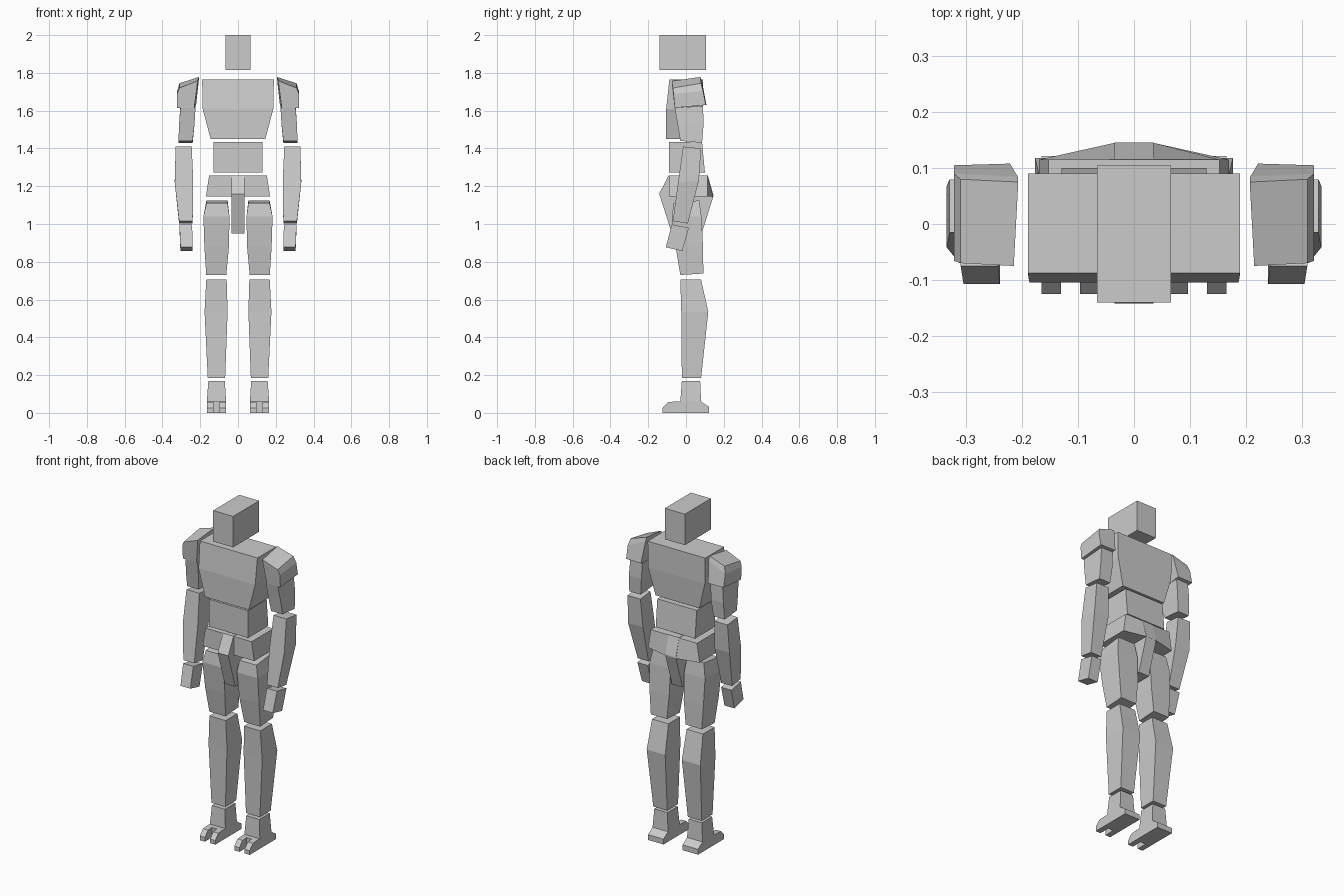
import bpy, bmesh

cube = bpy.data.objects.get("Cube")
if cube:
    bpy.data.objects.remove(cube, do_unlink=True)

GREY = (0.6, 0.6, 0.6, 1)
mat = bpy.data.materials.new("plain_grey")
mat.use_nodes = True
mat.diffuse_color = GREY
mat.node_tree.nodes["Principled BSDF"].inputs["Base Color"].default_value = GREY


def finish(name, bm):
    bmesh.ops.recalc_face_normals(bm, faces=bm.faces)
    mesh = bpy.data.meshes.new(name)
    bm.to_mesh(mesh)
    bm.free()
    mesh.materials.append(mat)
    obj = bpy.data.objects.new(name, mesh)
    bpy.context.collection.objects.link(obj)
    return obj


def loft(name, rings, side=1):
    """Join equal-sized rings of points into a closed solid."""
    bm = bmesh.new()
    loops = [[bm.verts.new((x * side, y, z)) for x, y, z in r] for r in rings]
    n = len(loops[0])
    for a, b in zip(loops, loops[1:]):
        for i in range(n):
            j = (i + 1) % n
            bm.faces.new((a[i], a[j], b[j], b[i]))
    bm.faces.new(loops[0])
    bm.faces.new(loops[-1])
    return finish(name, bm)


def block(name, levels, side=1):
    """Each level: inner x, outer x, front y, back y, front z, back z."""
    loft(name, [[(xi, yf, zf), (xo, yf, zf), (xo, yb, zb), (xi, yb, zb)]
                for xi, xo, yf, yb, zf, zb in levels], side)


def centred(name, levels):
    """Each level: half width, front y, back y, z."""
    block(name, [(-w, w, yf, yb, z, z) for w, yf, yb, z in levels])


def slab(name, x0, x1, profile, side=1):
    """Extrude a y-z outline along x."""
    loft(name, [[(x, y, z) for y, z in profile] for x in (x0, x1)], side)


# Head and torso
centred("head", [(.066, -.14, .105, 2), (.066, -.14, .105, 1.815)])
centred("chest", [(.19, -.088, .09, 1.765), (.187, -.105, .09, 1.61),
                  (.145, -.105, .08, 1.45)])
centred("abdomen", [(.13, -.09, .085, 1.435), (.13, -.09, .1, 1.272)])

# Pelvis with a faceted back rim
loft("pelvis", [[(-w, -.09, z), (w, -.09, z), (w, .115, z),
                 (.035, back, z), (-.035, back, z), (-w, .115, z)]
                for w, back, z in ((.153, .115, 1.256), (.17, .145, 1.145))])
slab("crotch_guard", -.035, .035, [(-.092, 1.258), (-.142, 1.16), (-.075, .95),
                                   (.083, .95), (.146, 1.15), (.115, 1.258)])

# Paired limbs
LIMBS = {
    "upper_arm": [(.225, .305, -.06, .09, 1.615, 1.625),
                  (.23, .312, -.045, .093, 1.53, 1.53),
                  (.24, .315, -.03, .085, 1.44, 1.43)],
    "forearm": [(.245, .33, -.015, .08, 1.41, 1.4),
                (.237, .335, -.042, .068, 1.22, 1.23),
                (.24, .312, -.07, .01, 1.015, 1.003)],
    "hand": [(.243, .31, -.075, .015, .997, .98),
             (.24, .305, -.107, -.02, .877, .857)],
    "thigh": [(.055, .167, -.065, .07, 1.11, 1.125),
              (.045, .183, -.075, .082, 1.04, 1.04),
              (.048, .178, -.055, .09, .88, .88),
              (.062, .168, -.03, .092, .73, .738)],
    "shin": [(.06, .168, -.03, .08, .705, .705),
             (.055, .177, -.025, .118, .535, .535),
             (.068, .16, -.022, .08, .185, .185)],
    "ankle": [(.07, .157, -.022, .075, .17, .17),
              (.063, .165, -.03, .08, .06, .06)],
}
HEEL = [(-.06, 0), (.122, 0), (.122, .032), (.08, .06), (-.06, .06)]
TOE = [(-.06, 0), (-.125, 0), (-.125, .025), (-.095, .057), (-.06, .06)]

for label, side in (("left", 1), ("right", -1)):
    for part, levels in LIMBS.items():
        block(f"{label}_{part}", levels, side)

    # Shoulder cap: slopes down outward and leans back
    loft(f"{label}_shoulder", [
        [(.215, -.075, 1.757), (.31, -.07, 1.72), (.31, .08, 1.745), (.207, .075, 1.778)],
        [(.216, -.074, 1.735), (.322, -.066, 1.69), (.322, .09, 1.705), (.208, .085, 1.755)],
        [(.232, -.06, 1.615), (.322, -.06, 1.615), (.322, .105, 1.63), (.222, .108, 1.63)]],
        side)

    # Foot with two split toes
    slab(f"{label}_foot", .063, .165, HEEL, side)
    slab(f"{label}_inner_toe", .063, .097, TOE, side)
    slab(f"{label}_outer_toe", .131, .165, TOE, side)
